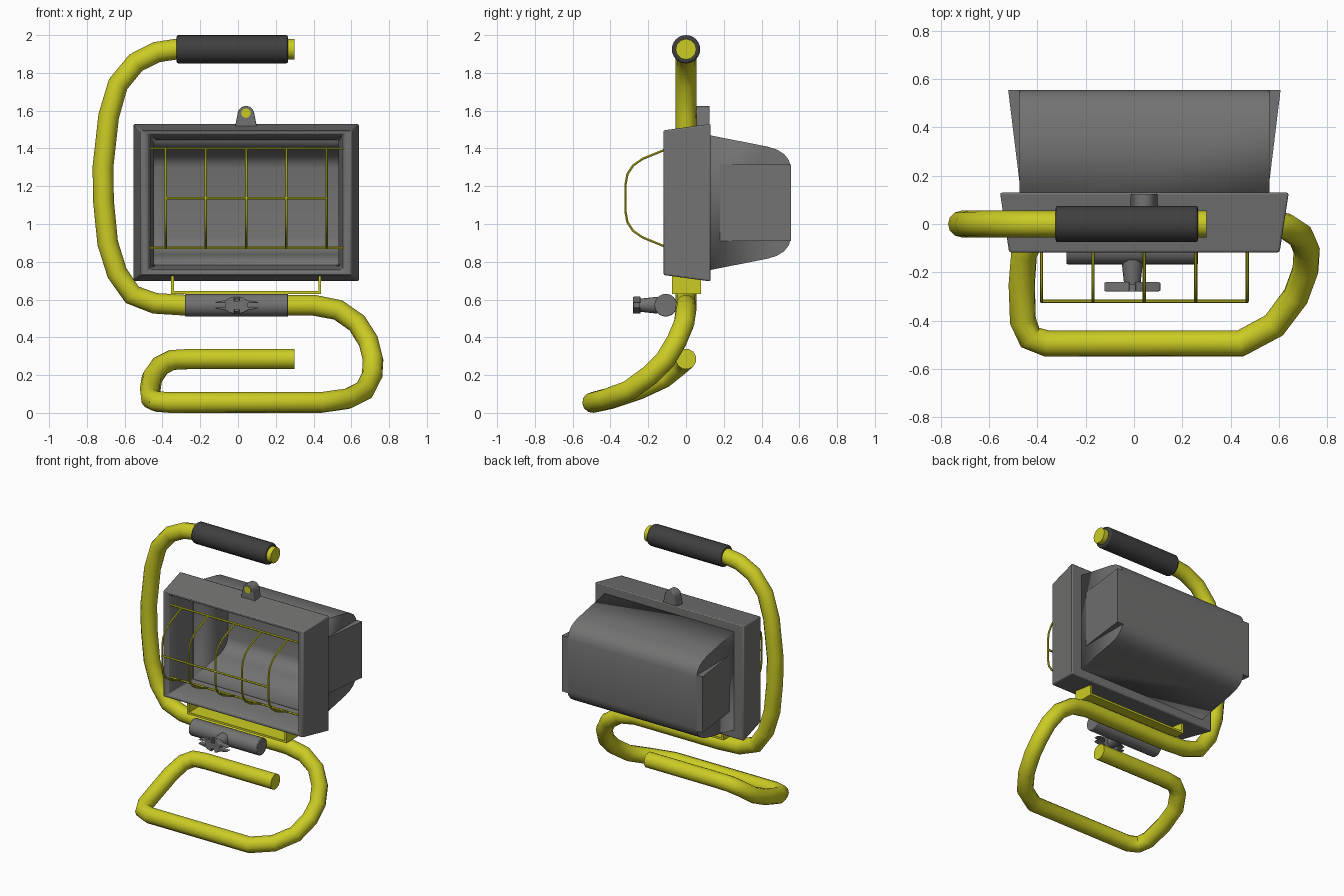
import bpy, bmesh, math
from mathutils import Matrix, Vector

cube = bpy.data.objects.get("Cube")
if cube:
    bpy.data.objects.remove(cube, do_unlink=True)


def material(name, color):
    m = bpy.data.materials.new(name)
    m.use_nodes = True
    m.diffuse_color = (*color, 1)
    m.node_tree.nodes["Principled BSDF"].inputs["Base Color"].default_value = (*color, 1)
    return m


YELLOW = material("yellow_paint", (0.60, 0.60, 0.018))
GRAY = material("gray_metal", (0.17, 0.17, 0.168))
DARK = material("dark_rubber", (0.05, 0.05, 0.05))
CX, CZ = 0.043, 1.113  # centre of the lamp head


def activate(ob):
    bpy.ops.object.select_all(action='DESELECT')
    ob.select_set(True)
    bpy.context.view_layer.objects.active = ob


def finish(name, bm, mat, bevel=0, smooth=True):
    bmesh.ops.recalc_face_normals(bm, faces=bm.faces)
    me = bpy.data.meshes.new(name)
    bm.to_mesh(me)
    bm.free()
    ob = bpy.data.objects.new(name, me)
    bpy.context.collection.objects.link(ob)
    me.materials.append(mat)
    if smooth:
        activate(ob)
        bpy.ops.object.shade_smooth_by_angle(angle=math.radians(35))
    if bevel:
        mod = ob.modifiers.new("bevel", 'BEVEL')
        mod.width, mod.segments = bevel, 2
        mod.limit_method, mod.angle_limit = 'ANGLE', math.radians(40)
    return ob


def tube(name, points, radius, mat, res=4):
    cu = bpy.data.curves.new(name, 'CURVE')
    cu.dimensions = '3D'
    cu.bevel_depth, cu.bevel_resolution, cu.use_fill_caps = radius, res, True
    sp = cu.splines.new('POLY')
    sp.points.add(len(points) - 1)
    for p, co in zip(sp.points, points):
        p.co = (*co, 1)
    ob = bpy.data.objects.new(name, cu)
    bpy.context.collection.objects.link(ob)
    cu.materials.append(mat)
    activate(ob)
    bpy.ops.object.convert(target='MESH')
    bpy.ops.object.shade_smooth_by_angle(angle=math.radians(40))
    return ob


def cylinder(name, center, radius, length, axis, mat, bevel=0, radius2=None, sides=24):
    bm = bmesh.new()
    rot = Vector((0, 0, 1)).rotation_difference(Vector(axis)).to_matrix().to_4x4()
    bmesh.ops.create_cone(bm, cap_ends=True, segments=sides, radius1=radius,
                          radius2=radius2 or radius, depth=length,
                          matrix=Matrix.Translation(center) @ rot)
    return finish(name, bm, mat, bevel)


def box(name, lo, hi, mat):
    bm = bmesh.new()
    bmesh.ops.create_cube(bm, size=1)
    for v in bm.verts:
        v.co = [lo[i] + (v.co[i] + 0.5) * (hi[i] - lo[i]) for i in range(3)]
    return finish(name, bm, mat, smooth=False)


def plate(name, outline, y0, y1, mat, bevel=0):
    # extrude an x-z outline along y
    bm = bmesh.new()
    face = bm.faces.new([bm.verts.new((x, y0, z)) for x, z in outline])
    ext = bmesh.ops.extrude_face_region(bm, geom=[face])
    bmesh.ops.translate(bm, vec=(0, y1 - y0, 0),
                        verts=[g for g in ext["geom"] if isinstance(g, bmesh.types.BMVert)])
    return finish(name, bm, mat, bevel)


# Bent tube: handle, left arch, clamp run, right bend, floor foot
R = 0.055
tube("tube_frame", [
    (0.30, 0, 1.925), (-0.33, 0, 1.925), (-0.43, 0, 1.91), (-0.54, 0, 1.855),
    (-0.635, 0, 1.74), (-0.685, 0, 1.57), (-0.715, 0, 1.3), (-0.712, 0, 1.12),
    (-0.69, 0, 0.9), (-0.64, 0, 0.74), (-0.56, 0, 0.625), (-0.44, 0, 0.58),
    (-0.28, 0, 0.57), (0.40, 0, 0.57), (0.53, 0, 0.545), (0.63, -0.01, 0.475),
    (0.69, -0.05, 0.38), (0.715, -0.11, 0.28), (0.71, -0.19, 0.20),
    (0.67, -0.30, 0.12), (0.58, -0.42, 0.075), (0.44, -0.495, R),
    (-0.36, -0.495, R), (-0.43, -0.47, 0.06), (-0.46, -0.40, 0.075),
    (-0.465, -0.25, 0.125), (-0.455, -0.12, 0.185), (-0.41, -0.04, 0.25),
    (-0.35, -0.005, 0.28), (-0.26, 0, 0.285), (0.30, 0, 0.285)], R, YELLOW)
cylinder("handle_grip", (-0.03, 0, 1.925), 0.075, 0.59, (1, 0, 0), DARK, 0.01)

# Clamp sleeve with wing knob
KX, KZ = -0.007, 0.57
cylinder("clamp_sleeve", (KX, -0.107, KZ), 0.06, 0.545, (1, 0, 0), GRAY, 0.004)
cylinder("knob_stem", (KX, -0.2, KZ), 0.045, 0.1, (0, -1, 0), GRAY, 0, 0.034, 16)
quarter = [(0.118, 0.012), (0.10, 0.02), (0.06, 0.026), (0.035, 0.04), (0.012, 0.046)]
right = quarter + [(x, -z) for x, z in reversed(quarter)]
wing = right + [(-x, -z) for x, z in right]
plate("wing_knob", [(KX + x, KZ + z) for x, z in wing], -0.28, -0.24, GRAY, 0.004)

# U bracket under the lamp
box("bracket_base", (-0.355, -0.075, 0.63), (0.44, 0.08, 0.645), YELLOW)
for side, x in (("right", -0.355), ("left", 0.425)):
    box("bracket_" + side, (x, -0.075, 0.63), (x + 0.015, 0.08, 0.725), YELLOW)

# Flared front frame: closed loop of rectangles (y, half width, half height)
bm = bmesh.new()
rings = []
for y, hw, hz in [(0.13, 0.598, 0.417), (-0.118, 0.56, 0.383), (-0.118, 0.522, 0.366),
                  (-0.09, 0.507, 0.352), (0.02, 0.50, 0.345), (0.13, 0.487, 0.33)]:
    rings.append([bm.verts.new((CX + sx * hw, y, CZ + sz * hz))
                  for sx, sz in ((-1, -1), (1, -1), (1, 1), (-1, 1))])
for a, b in zip(rings, rings[1:] + rings[:1]):
    for i in range(4):
        j = (i + 1) % 4
        bm.faces.new((a[i], a[j], b[j], b[i]))
finish("lamp_frame", bm, GRAY, 0.01)

# Rear housing: open rounded shell
half = [(0.125, 1.47), (0.43, 1.41), (0.48, 1.395), (0.52, 1.37), (0.545, 1.338), (0.555, 1.30)]
profile = half + [(y, 2 * CZ - z) for y, z in reversed(half)]
bm = bmesh.new()
ends = [[bm.verts.new((x, y, z)) for y, z in profile] for x in (-0.475, 0.561)]
for i in range(len(profile) - 1):
    bm.faces.new((ends[0][i], ends[0][i + 1], ends[1][i + 1], ends[1][i]))
for end in ends:
    bm.faces.new(end)
shell = finish("lamp_housing", bm, GRAY)
# make the shell face outwards before thickening it inwards
bm = bmesh.new()
bm.from_mesh(shell.data)
bm.faces.ensure_lookup_table()
if bm.faces[0].normal.z < 0:
    bmesh.ops.reverse_faces(bm, faces=bm.faces)
bm.to_mesh(shell.data)
bm.free()
solid = shell.modifiers.new("thickness", 'SOLIDIFY')
solid.thickness, solid.offset, solid.use_even_offset = 0.022, -1, True

# Wedge-shaped side covers on the housing
for name, x, tip in (("left", 0.555, 0.607), ("right", -0.469, -0.521)):
    bm = bmesh.new()
    levels = [[bm.verts.new((px, py, z)) for px, py in ((x, 0.13), (tip, 0.555), (x, 0.555))]
              for z in (0.91, 1.316)]
    for level in levels:
        bm.faces.new(level)
    for i in range(3):
        j = (i + 1) % 3
        bm.faces.new((levels[0][i], levels[0][j], levels[1][j], levels[1][i]))
    finish("side_cover_" + name, bm, GRAY, smooth=False)

# Top latch tab with its screw
arc = [(0.042 + 0.045 * math.cos(a), 1.58 + 0.045 * math.sin(a))
       for a in (math.pi * i / 10 for i in range(11))]
plate("latch_tab", [(0.1, 1.515)] + arc + [(-0.016, 1.515)], 0.055, 0.125, GRAY, 0.005)
cylinder("latch_screw", (0.042, 0.053, 1.587), 0.025, 0.008, (0, -1, 0), YELLOW, 0, None, 16)

# Wire guard
W = 0.007
bend = [(-0.095, 1.40), (-0.23, 1.345), (-0.28, 1.31), (-0.31, 1.265), (-0.32, 1.21)]
guard = bend + [(y, 2 * 1.137 - z) for y, z in reversed(bend)]
for i in range(5):
    x = CX + (i - 2) * 0.213
    tube(f"guard_wire_{i + 1}", [(x, y, z) for y, z in guard], W, YELLOW, 1)
for name, y, z, hw in (("top", -0.1, 1.40, 0.512), ("middle", -0.32, 1.137, 0.43),
                       ("bottom", -0.1, 0.875, 0.512)):
    tube("guard_rail_" + name, [(CX - hw, y, z), (CX + hw, y, z)], W, YELLOW, 1)
